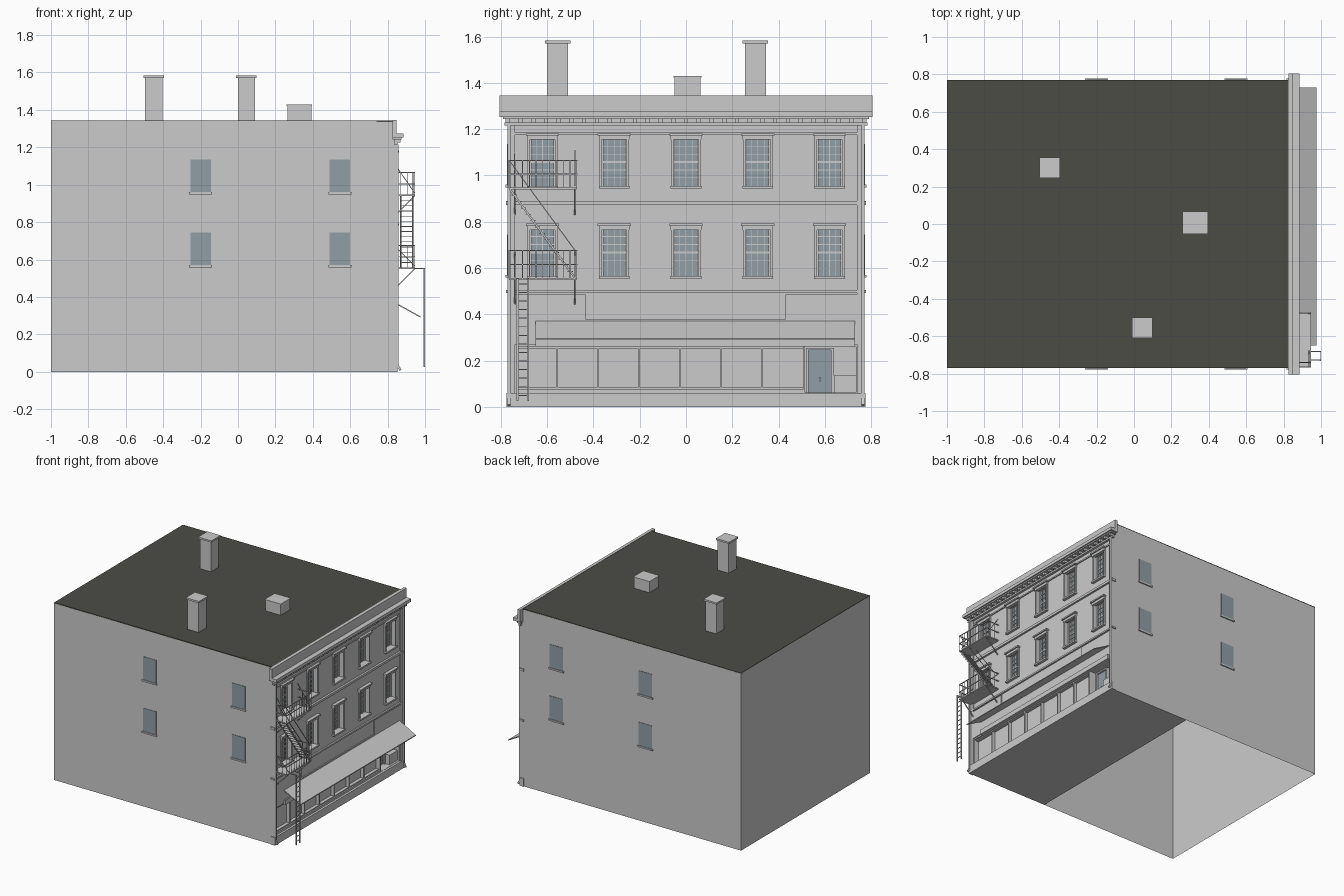
import bpy, bmesh
from mathutils import Vector

old = bpy.data.objects.get("Cube")
if old:
    bpy.data.objects.remove(old, do_unlink=True)


def material(name, rgb):
    m = bpy.data.materials.new(name)
    m.use_nodes = True
    col = (*rgb, 1)
    m.diffuse_color = col
    bsdf = next(n for n in m.node_tree.nodes if n.type == 'BSDF_PRINCIPLED')
    bsdf.inputs["Base Color"].default_value = col
    return m


WALL = material("pale grey masonry", (0.6, 0.6, 0.6))
ROOF = material("dark roofing", (0.072, 0.072, 0.061))
GLASS = material("blue grey glass", (0.283, 0.347, 0.381))


def hexa(bm, corners):
    v = [bm.verts.new(c) for c in corners]
    for f in ((0, 2, 3, 1), (4, 5, 7, 6), (0, 1, 5, 4), (2, 6, 7, 3), (0, 4, 6, 2), (1, 3, 7, 5)):
        bm.faces.new([v[i] for i in f])


def box(bm, x0, x1, y0, y1, z0, z1):
    hexa(bm, [(x, y, z) for x in (x0, x1) for y in (y0, y1) for z in (z0, z1)])


def bar(bm, a, b, r=0.002):
    """Square bar between two points."""
    a, b = Vector(a), Vector(b)
    d = (b - a).normalized()
    u = d.cross(Vector((1, 0, 0)) if abs(d.x) < 0.9 else Vector((0, 1, 0))).normalized() * r
    w = d.cross(u)
    hexa(bm, [p + u * i + w * j for p in (a, b) for i in (-1, 1) for j in (-1, 1)])


def part(name, mat, build):
    bm = bmesh.new()
    build(bm)
    bmesh.ops.recalc_face_normals(bm, faces=bm.faces)
    me = bpy.data.meshes.new(name)
    bm.to_mesh(me)
    bm.free()
    me.materials.append(mat)
    ob = bpy.data.objects.new(name, me)
    bpy.context.collection.objects.link(ob)
    return ob


def boxes(name, mat, *specs):
    return part(name, mat, lambda bm: [box(bm, *s) for s in specs])


W, TOP, FACE, PANE, BACK = 0.77, 1.34, 0.835, 0.80, 0.74
WINDOWS = [(0.31 * i, z, z + 0.205) for i in range(-2, 3) for z in (0.565, 0.955)]


# Main shell, open underneath
def shell(bm):
    box(bm, -1, BACK, -W, W, 0, TOP)
    bm.faces.ensure_lookup_table()
    low = [f for f in bm.faces if f.calc_center_median().z < 0.01]
    bmesh.ops.delete(bm, geom=low, context='FACES_ONLY')


part("building_shell", WALL, shell)
boxes("flat_roof", ROOF, (-1, 0.828, -W, W, TOP - 0.004, TOP + 0.003))
boxes("shop_floor", WALL, (0.17, BACK, -W, W, 0, 0.006))

# Facade wall with window and shopfront openings
facade = boxes("facade_wall", WALL, (BACK, FACE, -W, W, 0, TOP))
holes = [(PANE, 0.9, y - 0.055, y + 0.055, a, b) for y, a, b in WINDOWS]
holes += [(PANE, 0.9, -0.73, 0.505, 0.075, 0.26), (0.765, 0.9, 0.515, 0.735, 0.062, 0.26)]
cutter = boxes("opening_cutter", WALL, *holes)
cutter.hide_render = True
mod = facade.modifiers.new("openings", 'BOOLEAN')
mod.operation = 'DIFFERENCE'
mod.solver = 'EXACT'
mod.object = cutter
bpy.context.view_layer.objects.active = facade
bpy.ops.object.modifier_apply(modifier=mod.name)
bpy.data.objects.remove(cutter, do_unlink=True)

# Facade windows
boxes("window_glass", GLASS, *[(PANE, PANE + 0.004, y - 0.054, y + 0.054, a, b) for y, a, b in WINDOWS])


def sashes(bm):
    for y, a, b in WINDOWS:
        mid, h = (a + b) / 2, b - a
        for i in range(1, 4):
            yy = y - 0.055 + 0.11 * i / 4
            box(bm, PANE, 0.808, yy - 0.0015, yy + 0.0015, a, b)
        for i in range(1, 6):
            r = 0.004 if i == 3 else 0.0015
            z = a + h * i / 6
            box(bm, PANE, 0.809, y - 0.055, y + 0.055, z - r, z + r)
        for s in (-1, 1):
            box(bm, PANE, 0.812, y + s * 0.051 - 0.004, y + s * 0.051 + 0.004, a, b)


def surrounds(bm):
    for y, a, b in WINDOWS:
        for s in (-1, 1):
            box(bm, FACE - 0.01, 0.845, y + s * 0.059 - 0.005, y + s * 0.059 + 0.005, a, b)
        box(bm, FACE - 0.02, 0.855, y - 0.066, y + 0.066, a - 0.012, a)
        box(bm, FACE - 0.01, 0.85, y - 0.066, y + 0.066, b - 0.006, b + 0.012)
        box(bm, FACE - 0.01, 0.86, y - 0.072, y + 0.072, b + 0.012, b + 0.022)


part("window_sashes", WALL, sashes)
part("window_surrounds", WALL, surrounds)

# Side wall windows with sills
SIDE = [(x, z, s) for x in (-0.2, 0.545) for z in (0.57, 0.96) for s in (-1, 1)]
boxes("side_window_glass", GLASS,
      *[(x - 0.055, x + 0.055, s * W - 0.003, s * W + 0.003, z, z + 0.175) for x, z, s in SIDE])
boxes("side_window_sills", WALL,
      *[(x - 0.062, x + 0.062, s * W - 0.009, s * W + 0.009, z - 0.012, z) for x, z, s in SIDE])

# Cornice, parapet, dentils and belts
boxes("parapet", WALL, (0.825, 0.847, -0.805, 0.805, 1.27, 1.345))
boxes("cornice", WALL, (0.825, 0.885, -0.805, 0.805, 1.252, 1.275),
      (0.825, 0.875, -0.79, 0.79, 1.243, 1.252), (FACE, 0.853, -0.785, 0.785, 1.215, 1.228),
      (FACE, 0.843, -W, W, 1.175, 1.185))
boxes("dentils", WALL, *[(FACE, 0.868, y - 0.009, y + 0.009, 1.226, 1.244)
                         for y in [-0.77 + 0.055 * i for i in range(29)]])
boxes("belt_courses", WALL, (FACE - 0.02, 0.85, -0.778, 0.778, 0.872, 0.89),
      (FACE - 0.02, 0.847, -0.778, 0.778, 0.492, 0.504))
boxes("corner_pilasters", WALL, *[(FACE, 0.845, min(s * 0.738, s * W), max(s * 0.738, s * W), 0.06, 1.215)
                                  for s in (-1, 1)])
boxes("base_plinth", WALL, (FACE - 0.02, 0.852, -0.776, 0.776, 0, 0.06))

# Shopfront
boxes("fascia_panels", WALL, (FACE, 0.842, -0.738, -0.435, 0.27, 0.485),
      (FACE, 0.842, 0.43, 0.738, 0.27, 0.485), (FACE, 0.842, -0.435, 0.43, 0.27, 0.38))
boxes("shop_header", WALL, (FACE, 0.852, -0.65, 0.73, 0.26, 0.295))
boxes("shop_mullions", WALL, *[(PANE, 0.825, y - 0.004, y + 0.004, 0.075, 0.26)
                               for y in [-0.557 + 0.177 * i for i in range(6)]],
      (PANE, 0.825, -0.73, 0.505, 0.075, 0.083), (PANE, 0.825, -0.73, 0.505, 0.252, 0.26))
boxes("door_frame", WALL, (0.765, 0.785, 0.518, 0.53, 0.062, 0.255),
      (0.765, 0.785, 0.627, 0.64, 0.062, 0.255), (0.765, 0.785, 0.53, 0.627, 0.245, 0.255),
      (0.765, 0.82, 0.64, 0.735, 0.062, 0.135))
boxes("door_panel", GLASS, (0.765, 0.773, 0.53, 0.627, 0.062, 0.245))
boxes("door_handle", WALL, (0.773, 0.782, 0.575, 0.58, 0.11, 0.13))
part("awning", WALL, lambda bm: hexa(bm, [(x, y, z + d) for x, z in ((0.84, 0.364), (0.977, 0.289))
                                          for y in (-0.65, 0.73) for d in (0, 0.007)]))

# Chimneys and roof vent
for name, x, y in (("chimney_back", -0.45, 0.3), ("chimney_front", 0.045, -0.555)):
    boxes(name, WALL, (x - 0.046, x + 0.046, y - 0.046, y + 0.046, TOP, 1.57),
          (x - 0.055, x + 0.055, y - 0.055, y + 0.055, 1.57, 1.583))
boxes("roof_vent", WALL, (0.264, 0.392, -0.05, 0.062, TOP, 1.422), (0.26, 0.396, -0.054, 0.066, 1.422, 1.43))


# Fire escape: two railed balconies, stair and drop ladder
Y0, Y1, XO = -0.765, -0.472, 0.945


def balconies(bm):
    for z, stay in ((0.555, 0.12), (0.945, 0.17)):
        box(bm, FACE, XO, Y0, Y1, z - 0.006, z + 0.002)
        for h in (0.06, 0.12):
            bar(bm, (XO, Y0, z + h), (XO, Y1, z + h), 0.0025)
            for y in (Y0, Y1):
                bar(bm, (FACE, y, z + h), (XO, y, z + h), 0.0025)
        for i in range(11):
            y = Y0 + (Y1 - Y0) * i / 10
            bar(bm, (XO, y, z), (XO, y, z + 0.12), 0.0015)
        for x in (0.87, 0.907):
            for y in (Y0, Y1):
                bar(bm, (x, y, z), (x, y, z + 0.12), 0.0015)
        for y in (-0.74, -0.48):
            bar(bm, (FACE, y, z - 0.115), (XO, y, z - 0.004), 0.003)
            bar(bm, (FACE, y, z + stay), (XO, y, z + 0.01))


def stair(bm):
    a, b = Vector((0, -0.48, 0.557)), Vector((0, -0.762, 0.942))
    inner, outer, rise = Vector((0.87, 0, 0)), Vector((0.935, 0, 0)), Vector((0, 0, 0.12))
    for side in (inner, outer):
        bar(bm, a + side, b + side, 0.004)
        bar(bm, a + side + rise, b + side + rise)
    for i in range(1, 14):
        p = a.lerp(b, i / 14)
        box(bm, 0.87, 0.935, p.y - 0.011, p.y + 0.011, p.z - 0.002, p.z + 0.002)


def ladder(bm):
    for y in (-0.728, -0.682):
        bar(bm, (0.996, y, 0.025), (0.996, y, 0.555), 0.0035)
        bar(bm, (XO, y, 0.553), (0.996, y, 0.553), 0.0025)
    for i in range(14):
        z = 0.05 + 0.037 * i
        bar(bm, (0.996, -0.728, z), (0.996, -0.682, z))


part("fire_escape_balconies", WALL, balconies)
part("fire_escape_stair", WALL, stair)
part("drop_ladder", WALL, ladder)


# Downpipes at both corners
def pipes(bm):
    for y in (-0.765, 0.765):
        bar(bm, (0.852, y, 0.035), (0.852, y, 1.215), 0.006)
        bar(bm, (0.852, y, 0.038), (0.868, y, 0.008), 0.006)


part("downpipes", WALL, pipes)
